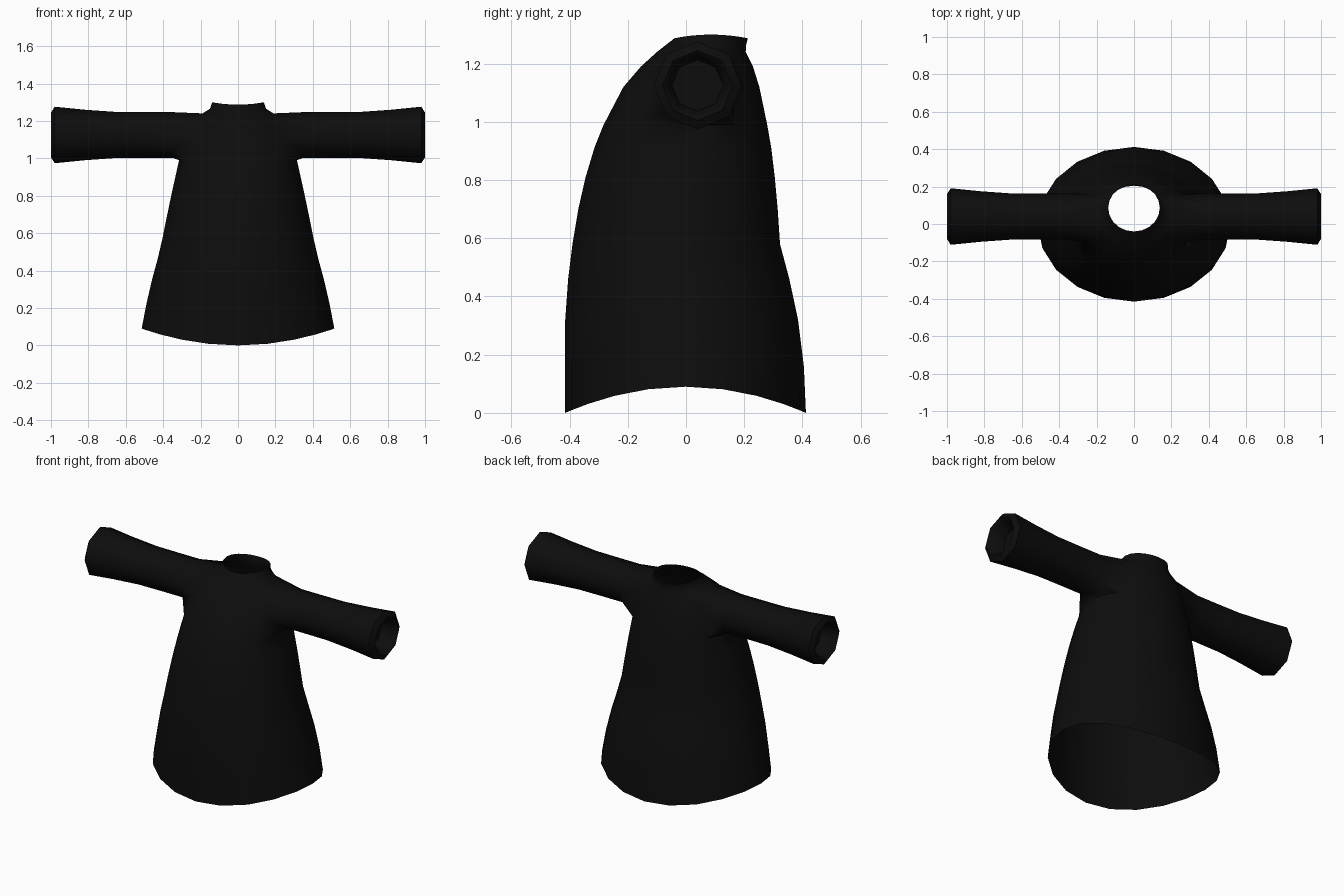
import bpy, bmesh, math

if "Cube" in bpy.data.objects:
    bpy.data.objects.remove(bpy.data.objects["Cube"])

SEG = 20            # sides around the robe body
SIDES = 8           # sides around a sleeve
CY, CZ = 0.04, 1.125  # sleeve axis

# Body rings: height, extra lift at the sides, half width, front y, back y
RINGS = [
    (0.00, 0.09, 0.515, -0.415, 0.412),
    (0.16, 0.06, 0.49, -0.415, 0.405),
    (0.32, 0.03, 0.46, -0.415, 0.385),
    (0.46, 0.00, 0.43, -0.405, 0.355),
    (0.58, 0.00, 0.402, -0.390, 0.323),
    (0.70, 0.00, 0.378, -0.370, 0.315),
    (0.81, 0.00, 0.355, -0.345, 0.305),
    (0.91, 0.00, 0.333, -0.315, 0.293),
    (0.99, 0.00, 0.315, -0.283, 0.279),
    (1.12, 0.00, 0.285, -0.215, 0.252),
    (1.19, 0.00, 0.25, -0.155, 0.230),
    (1.24, 0.00, 0.19, -0.100, 0.205),
    (1.265, 0.00, 0.15, -0.068, 0.207),
    (1.287, 0.013, 0.138, -0.040, 0.212),
]
ARM_LOW, ARM_HIGH = 8, 11   # ring span of the armholes

# Sleeve rings: distance from the centre, radius
SLEEVE = [(0.35, 0.122), (0.50, 0.122), (0.65, 0.123), (0.82, 0.135),
          (0.98, 0.151), (1.00, 0.120), (0.985, 0.102), (0.90, 0.088)]

bm = bmesh.new()

# Body shell, open at hem, neck and armholes
grid = []
for z, lift, w, front, back in RINGS:
    cy, d = (front + back) / 2, (back - front) / 2
    ring = []
    for k in range(SEG):
        a = 2 * math.pi * k / SEG
        ring.append(bm.verts.new((w * math.cos(a), cy + d * math.sin(a),
                                  z + lift * math.cos(a) ** 2)))
    grid.append(ring)

arm_columns = {18, 19, 0, 1, 8, 9, 10, 11}
for r in range(len(grid) - 1):
    for k in range(SEG):
        if ARM_LOW <= r < ARM_HIGH and k in arm_columns:
            continue
        n = (k + 1) % SEG
        bm.faces.new((grid[r][k], grid[r][n], grid[r + 1][n], grid[r + 1][k]))


def around(v):
    """Angle of a vertex around the sleeve axis."""
    return math.atan2(v.co.z - CZ, v.co.y - CY)


# Sleeves, each joined to the rim of its armhole
for side, mid in ((1, 0), (-1, 10)):
    tubes = []
    for x, rad in SLEEVE:
        tubes.append([bm.verts.new((side * x,
                                    CY + rad * math.cos(2 * math.pi * i / SIDES),
                                    CZ + rad * math.sin(2 * math.pi * i / SIDES)))
                      for i in range(SIDES)])
    for a, b in zip(tubes, tubes[1:]):
        for i in range(SIDES):
            n = (i + 1) % SIDES
            bm.faces.new((a[i], a[n], b[n], b[i]))
    bm.faces.new(tubes[-1])     # closed end inside the cuff

    rim = [grid[r][(mid + c) % SEG]
           for r in range(ARM_LOW, ARM_HIGH + 1) for c in range(-2, 3)
           if r in (ARM_LOW, ARM_HIGH) or abs(c) == 2]
    rim.sort(key=around)
    near = [round(around(v) / (2 * math.pi / SIDES)) % SIDES for v in rim]
    for i in range(len(rim)):
        j = (i + 1) % len(rim)
        p, q = near[i], near[j]
        if p == q:
            bm.faces.new((rim[i], rim[j], tubes[0][p]))
        else:
            bm.faces.new((rim[i], rim[j], tubes[0][q], tubes[0][p]))

bmesh.ops.recalc_face_normals(bm, faces=bm.faces)
mesh = bpy.data.meshes.new("robe")
bm.to_mesh(mesh)
bm.free()

robe = bpy.data.objects.new("robe", mesh)
bpy.context.collection.objects.link(robe)

# Black cloth
cloth = bpy.data.materials.new("black_cloth")
cloth.diffuse_color = (0.004, 0.004, 0.004, 1)
cloth.use_nodes = True
cloth.node_tree.nodes["Principled BSDF"].inputs["Base Color"].default_value = cloth.diffuse_color
mesh.materials.append(cloth)

bpy.context.view_layer.objects.active = robe
robe.select_set(True)
bpy.ops.object.shade_smooth_by_angle(angle=math.radians(60))
